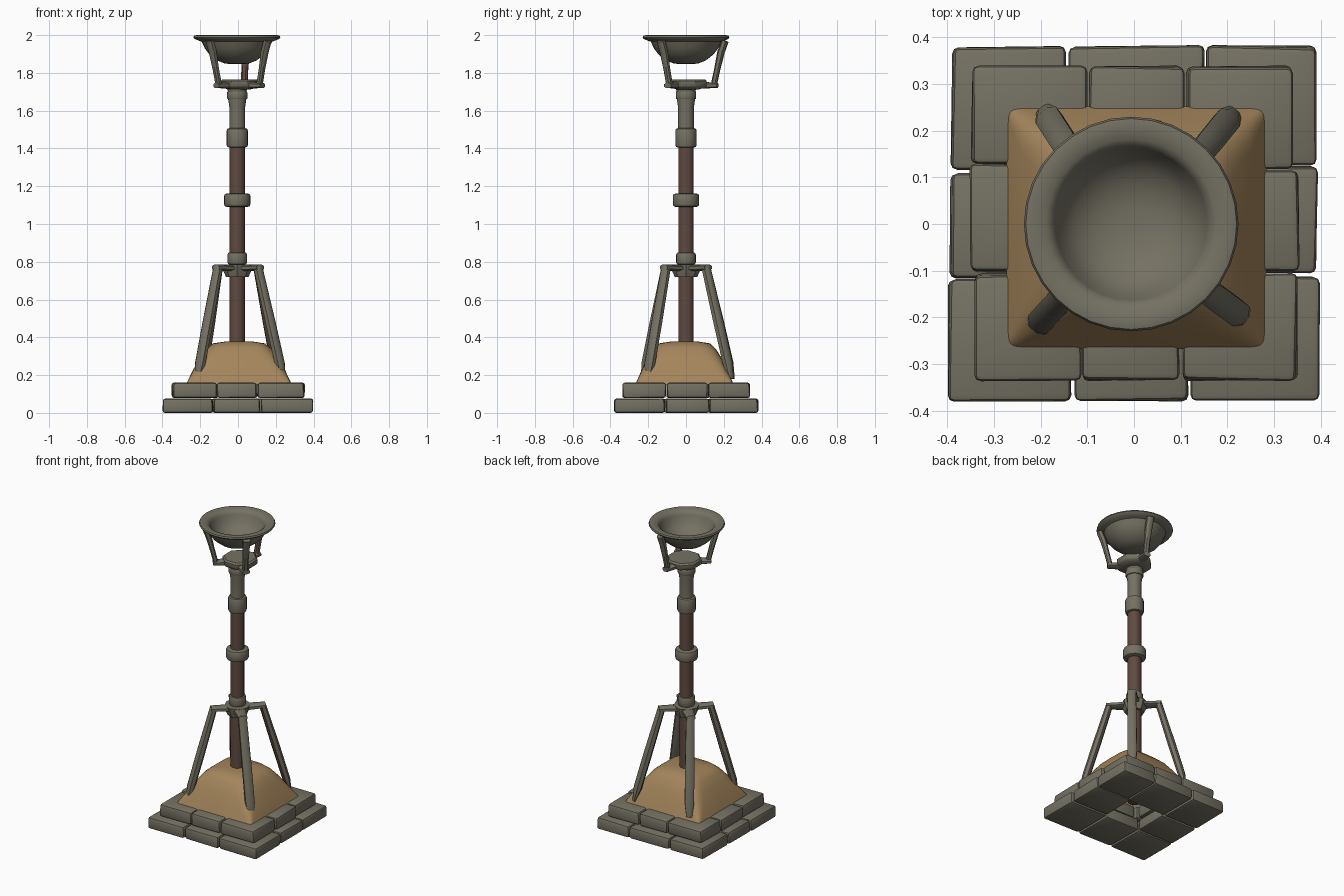
import bpy, bmesh, math, random
from mathutils import Vector

if "Cube" in bpy.data.objects:
    bpy.data.objects.remove(bpy.data.objects["Cube"])

random.seed(4)


def material(name, rgb):
    m = bpy.data.materials.new(name)
    m.diffuse_color = (*rgb, 1)
    m.use_nodes = True
    m.node_tree.nodes["Principled BSDF"].inputs["Base Color"].default_value = m.diffuse_color
    return m


STONE = material("weathered stone", (0.178, 0.165, 0.125))
DIRT = material("sandy dirt", (0.37, 0.235, 0.105))
RUST = material("rusty wood", (0.115, 0.068, 0.052))


def finish(name, bm, *mats, angle=40):
    bmesh.ops.recalc_face_normals(bm, faces=bm.faces)
    me = bpy.data.meshes.new(name)
    bm.to_mesh(me)
    bm.free()
    for m in mats:
        me.materials.append(m)
    ob = bpy.data.objects.new(name, me)
    bpy.context.collection.objects.link(ob)
    bpy.ops.object.select_all(action='DESELECT')
    ob.select_set(True)
    bpy.context.view_layer.objects.active = ob
    bpy.ops.object.shade_smooth_by_angle(angle=math.radians(angle))
    return ob


def skin(bm, rings, cap0=True, cap1=True):
    vs = [[bm.verts.new(p) for p in r] for r in rings]
    n = len(vs[0])
    for a, b in zip(vs, vs[1:]):
        for i in range(n):
            bm.faces.new((a[i], a[(i + 1) % n], b[(i + 1) % n], b[i]))
    if cap0:
        bm.faces.new(vs[0][::-1])
    if cap1:
        bm.faces.new(vs[-1])


def lathe(name, profile, mat, segs=20, c=(-0.004, 0), turn=0.0):
    bm = bmesh.new()
    rings = []
    for r, z in profile:
        rings.append([(c[0] + r * math.cos(turn + 2 * math.pi * i / segs),
                       c[1] + r * math.sin(turn + 2 * math.pi * i / segs), z) for i in range(segs)])
    skin(bm, rings)
    return finish(name, bm, mat)


def collar(name, r, z0, z1, b=0.012):
    lathe(name, [(r - b, z0), (r - b * .3, z0 + b * .3), (r, z0 + b), (r, z1 - b),
                 (r - b * .3, z1 - b * .3), (r - b, z1)], STONE)


def beam(name, path, sizes, rusty=False):
    """Chamfered bar along a path; sizes are (side width, radial thickness)."""
    bm = bmesh.new()
    pts = [Vector(p) for p in path]
    out = Vector((pts[-1].x, pts[-1].y, 0)).normalized()
    side = Vector((-out.y, out.x, 0))
    rings = []
    for i, (p, (w, t)) in enumerate(zip(pts, sizes)):
        d = (pts[min(i + 1, len(pts) - 1)] - pts[max(i - 1, 0)]).normalized()
        nrm = d.cross(side).normalized()
        ring = []
        for a, b in ((1, .5), (.5, 1), (-.5, 1), (-1, .5), (-1, -.5), (-.5, -1), (.5, -1), (1, -.5)):
            ring.append(p + side * a * w / 2 + nrm * b * t / 2)
        rings.append(ring)
    skin(bm, rings)
    bm.normal_update()
    ob = finish(name, bm, STONE, RUST)
    if rusty:  # worn inner faces
        for f in ob.data.polygons:
            if f.normal.dot(out) < -0.4:
                f.material_index = 1
    return ob


def brick(name, x0, x1, y0, y1, z0, z1):
    bm = bmesh.new()
    bmesh.ops.create_cube(bm, size=1)
    for v in bm.verts:
        j = [random.uniform(-.004, .004) for _ in range(2)]
        v.co = Vector((x1 if v.co.x > 0 else x0, y1 if v.co.y > 0 else y0,
                       z1 if v.co.z > 0 else z0)) + Vector((*j, 0))
    bmesh.ops.bevel(bm, geom=bm.edges[:], offset=0.013, segments=2, affect='EDGES', profile=0.5)
    finish(name, bm, STONE, angle=35)


def course(name, xs_front, xs_back, mid, ys_l, ys_c, ys_r, y0, y1, z0, z1):
    """Ring of eight bricks around an open middle."""
    g = 0.003
    for label, xs, front in (("front", xs_front, True), ("back", xs_back, False)):
        for i, ys in enumerate((ys_l, ys_c, ys_r)):
            a, b = (y0, ys[0] - g) if front else (ys[1] + g, y1)
            brick(f"{name}_{label}_{i}", xs[i] + g, xs[i + 1] - g, a, b, z0, z1)
    brick(name + "_left", mid[0], mid[1], ys_l[0] + g, ys_l[1] - g, z0, z1)
    brick(name + "_right", mid[2], mid[3], ys_r[0] + g, ys_r[1] - g, z0, z1)


# stepped stone base
course("lower_brick", (-.4, -.133, .117, .4), (-.393, -.142, .152, .395), (-.393, -.13, .13, .393),
       (-.117, .113), (-.11, .115), (-.108, .125), -.378, .38, 0, .076)
course("upper_brick", (-.342, -.113, .098, .352), (-.352, -.1, .11, .342), (-.35, -.12, .11, .352),
       (-.105, .13), (-.12, .12), (-.105, .115), -.335, .338, .079, .16)

# dirt mound: squarish rings getting rounder towards the top
bm = bmesh.new()
rings = []
for z, hx, hy, e in ((.15, .279, .26, .06), (.165, .273, .254, .08), (.22, .247, .23, .2), (.29, .208, .197, .32),
                     (.34, .173, .165, .42), (.368, .138, .135, .5), (.378, .07, .07, .7)):
    ring = []
    for i in range(32):
        a = 2 * math.pi * i / 32
        c, s = math.cos(a), math.sin(a)
        ring.append((.005 + hx * math.copysign(abs(c) ** e if abs(c) > 1e-6 else 0, c),
                     -.008 + hy * math.copysign(abs(s) ** e if abs(s) > 1e-6 else 0, s), z))
    rings.append(ring)
skin(bm, rings, cap0=False)
finish("dirt_mound", bm, DIRT, angle=50)

# post: rusty shaft, stone sleeve and collars
lathe("post_shaft", [(.041, .1), (.041, 1.5)], RUST)
lathe("post_sleeve", [(.042, 1.49), (.042, 1.62), (.048, 1.66), (.048, 1.7), (.06, 1.73)], STONE)
collar("low_collar", .052, .785, .85)
collar("middle_collar", .07, 1.09, 1.162, .015)
collar("upper_collar", .056, 1.405, 1.507)
collar("neck_collar", .054, 1.66, 1.703, .008)

# four splayed legs with a cross bracket
feet = {"front_left": (-.215, -.225), "front_right": (.24, -.205),
        "back_left": (-.195, .245), "back_right": (.215, .24)}
for k, (x, y) in feet.items():
    tx, ty = math.copysign(.105, x), math.copysign(.105, y)
    foot = Vector((x, y, .18))
    top = Vector((tx, ty, .775))
    beam("leg_" + k, [top, top.lerp(foot, .5), top.lerp(foot, .86), foot],
         [(.05, .04), (.056, .046), (.056, .044), (.034, .014)], rusty=(k == "back_right"))
    beam("bracket_arm_" + k, [(0, 0, .768), (tx * .7, ty * .7, .768), (tx * 1.12, ty * 1.12, .77)],
         [(.09, .032), (.06, .032), (.055, .03)])
lathe("bracket_hub", [(.06, .72), (.075, .755), (.08, .785)], STONE, 8)

# hub plate and three struts holding the bowl
lathe("hub_plate", [(.06, 1.712), (.1, 1.722), (.108, 1.732), (.108, 1.756), (.098, 1.766)], STONE, 8,
      c=(.008, .01), turn=math.pi / 8)
struts = {"left": ((-.1, -.085), (-.142, -.125)), "right": ((.112, -.085), (.148, -.125)),
          "back": ((.032, .145), (.042, .195))}
for k, ((x, y), (u, v)) in struts.items():
    a, b = Vector((x, y, 1.725)), Vector((u, v, 1.955))
    beam("hub_arm_" + k, [(0, 0, 1.737), (x * .7, y * .7, 1.735), (x * 1.15, y * 1.15, 1.733)],
         [(.06, .034), (.055, .034), (.045, .026)])
    beam("bowl_strut_" + k, [a, a.lerp(b, .4), a.lerp(b, .8), b + Vector((u * .06, v * .06, .015))],
         [(.034, .03), (.034, .03), (.042, .036), (.044, .036)], rusty=(k == "back"))

# fire bowl with a wide rolled rim
lathe("fire_bowl", [(.03, 1.846), (.065, 1.85), (.105, 1.866), (.145, 1.897), (.17, 1.93), (.186, 1.965),
                    (.205, 1.972), (.224, 1.98), (.23, 1.988), (.226, 1.997), (.212, 2.0), (.182, 1.993),
                    (.17, 1.985), (.163, 1.97), (.148, 1.93), (.122, 1.9), (.085, 1.877), (.04, 1.866)],
      STONE, 32, c=(-.006, 0))
